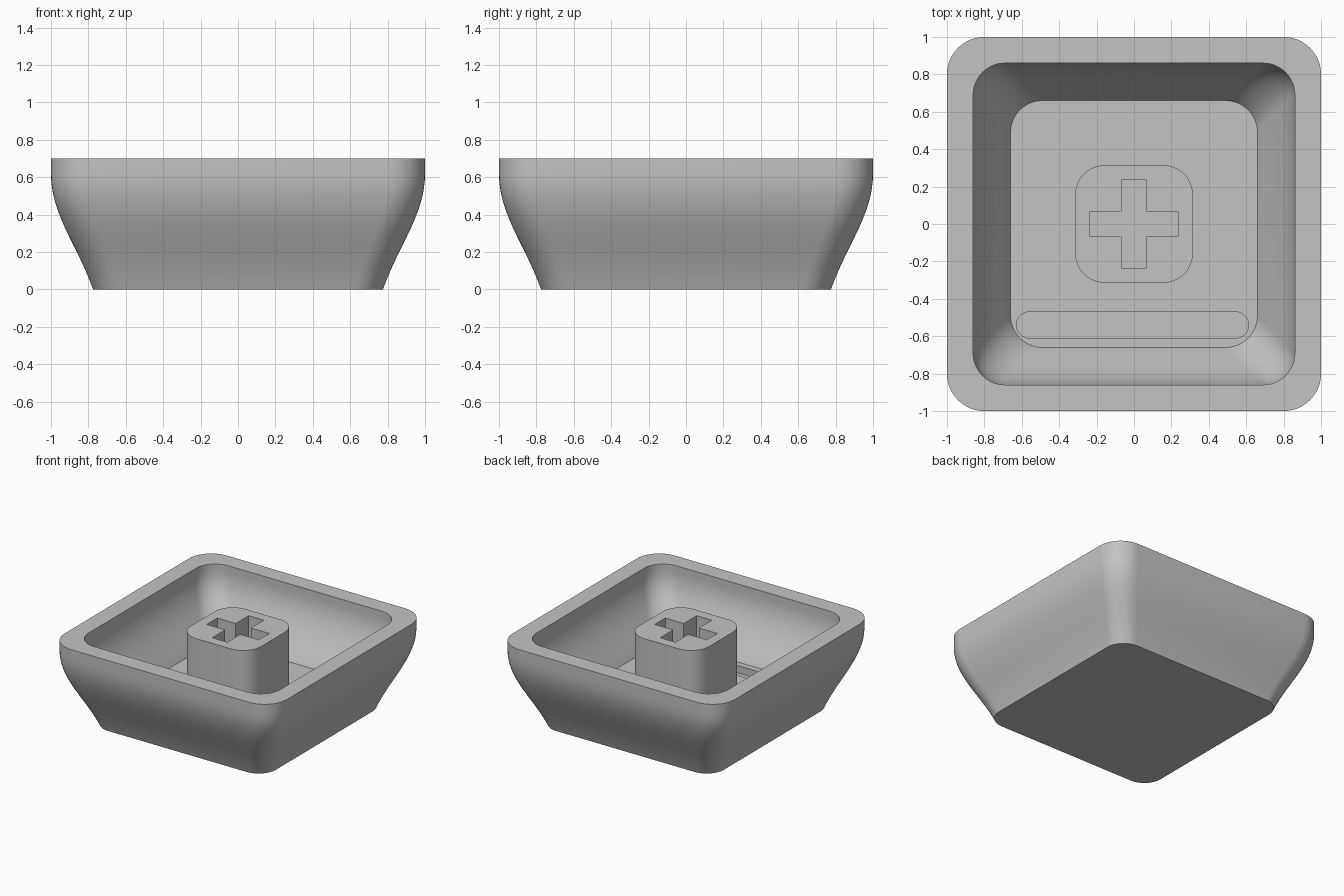
import bpy, bmesh, math
from mathutils import Vector
from mathutils.geometry import interpolate_bezier

old = bpy.data.objects.get("Cube")
if old:
    bpy.data.objects.remove(old, do_unlink=True)

GREY = (0.55, 0.55, 0.55, 1.0)
plastic = bpy.data.materials.new("grey_plastic")
plastic.use_nodes = True
plastic.diffuse_color = GREY
plastic.node_tree.nodes["Principled BSDF"].inputs["Base Color"].default_value = GREY


def rounded_rect(hx, hy, r, z, cx=0.0, cy=0.0, steps=12):
    """Counter-clockwise outline of a rectangle with round corners."""
    points = []
    for corner, (sx, sy) in enumerate([(1, 1), (-1, 1), (-1, -1), (1, -1)]):
        for i in range(steps + 1):
            a = math.pi / 2 * (corner + i / steps)
            points.append((cx + sx * (hx - r) + r * math.cos(a),
                           cy + sy * (hy - r) + r * math.sin(a), z))
    return points


def loft(name, outlines):
    """Skin a stack of matching outlines and cap both ends."""
    bm = bmesh.new()
    rings = [[bm.verts.new(p) for p in outline] for outline in outlines]
    for low, high in zip(rings, rings[1:]):
        for i in range(len(low)):
            j = (i + 1) % len(low)
            bm.faces.new((low[i], low[j], high[j], high[i]))
    bm.faces.new(reversed(rings[0]))
    bm.faces.new(rings[-1])
    bmesh.ops.recalc_face_normals(bm, faces=bm.faces)
    mesh = bpy.data.meshes.new(name)
    bm.to_mesh(mesh)
    bm.free()
    mesh.materials.append(plastic)
    obj = bpy.data.objects.new(name, mesh)
    bpy.context.collection.objects.link(obj)
    return obj


def activate(obj):
    bpy.ops.object.select_all(action='DESELECT')
    obj.select_set(True)
    bpy.context.view_layer.objects.active = obj


def carve(obj, cutter):
    """Subtract the cutter, then discard it."""
    cutter.hide_render = True
    mod = obj.modifiers.new("carve", 'BOOLEAN')
    mod.operation = 'DIFFERENCE'
    mod.solver = 'EXACT'
    mod.object = cutter
    activate(obj)
    bpy.ops.object.modifier_apply(modifier=mod.name)
    bpy.data.objects.remove(cutter, do_unlink=True)


def curve(*points):
    return interpolate_bezier(*[Vector((x, 0, z)) for x, z in points], 16)


TOP, FLOOR = 0.70, 0.18

# Shell: flared outer wall, flat rim, then inner wall down to the floor
outer = curve((0.775, 0), (0.86, 0.24), (1.0, 0.40), (1.0, 0.62))
inner = curve((0.86, 0.64), (0.86, 0.46), (0.72, 0.30), (0.66, FLOOR))
outlines = [rounded_rect(p.x, p.x, 0.2 * p.x, p.z) for p in outer]
outlines += [rounded_rect(1.0, 1.0, 0.2, TOP), rounded_rect(0.86, 0.86, 0.17, TOP)]
outlines += [rounded_rect(p.x, p.x, 0.17, p.z) for p in inner]
shell = loft("shell", outlines)

# Shallow groove in the floor along the front wall
groove = [rounded_rect(0.62, 0.07, 0.069, z, -0.008, -0.54) for z in (FLOOR - 0.06, FLOOR + 0.05)]
carve(shell, loft("groove_cutter", groove))

# Central stem with a cross-shaped socket
stem = loft("stem", [rounded_rect(0.315, 0.315, 0.16, z) for z in (FLOOR - 0.03, TOP)])
ARM, HALF = 0.234, 0.068
quarter = [(ARM, -HALF), (ARM, HALF), (HALF, HALF)]
cross = []
for _ in range(4):
    cross += quarter
    quarter = [(-y, x) for x, y in quarter]
carve(stem, loft("socket_cutter", [[(x, y, z) for x, y in cross] for z in (FLOOR, TOP + 0.1)]))

for part in (shell, stem):
    activate(part)
    bpy.ops.object.shade_smooth_by_angle(angle=math.radians(30))
